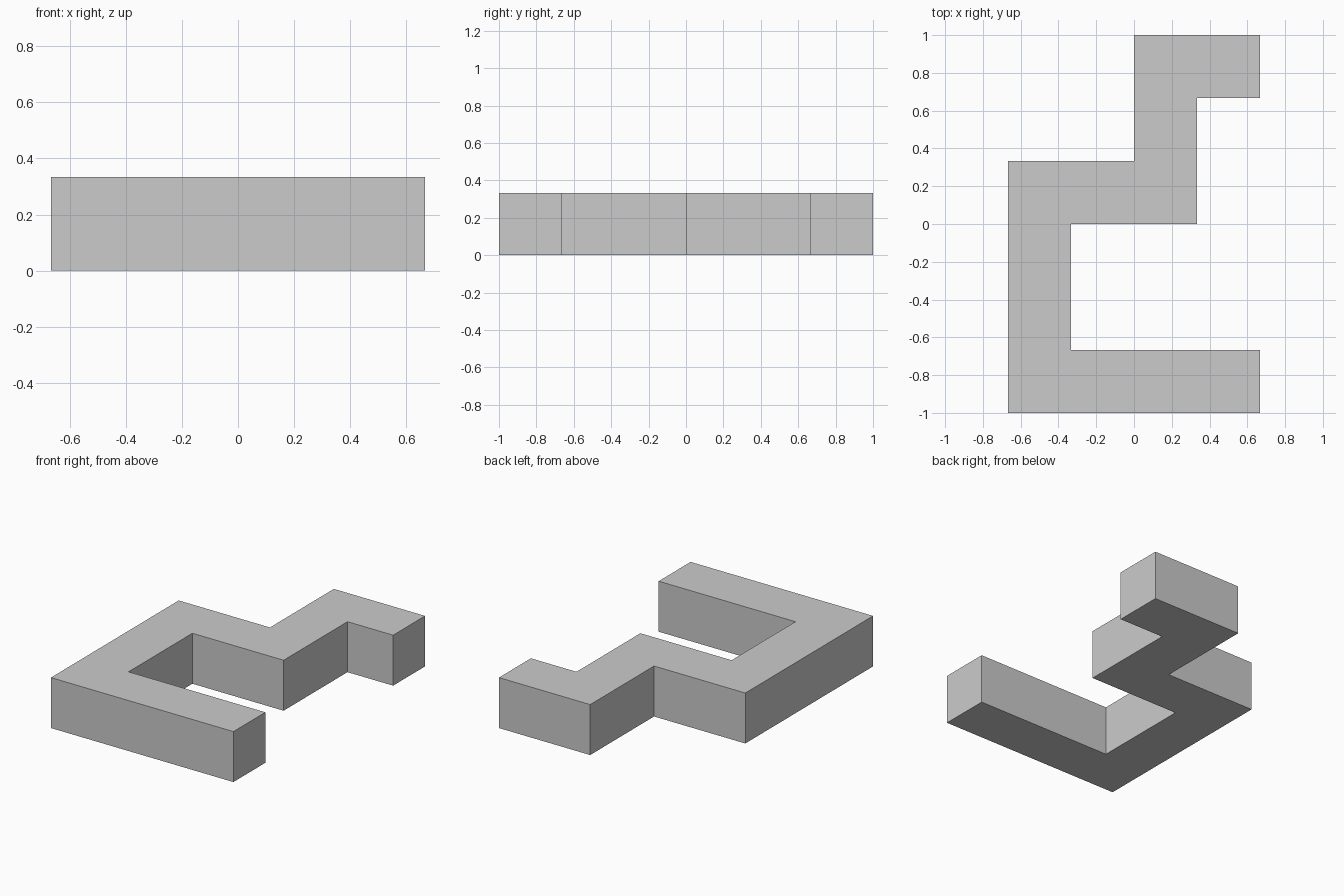
import bpy
import bmesh

if "Cube" in bpy.data.objects:
    bpy.data.objects.remove(bpy.data.objects["Cube"])

U = 1 / 3  # grid unit: every arm is one unit wide and one unit tall

# Zigzag outline in grid units, counter-clockwise seen from above
outline = [(-2, -3), (2, -3), (2, -2), (-1, -2), (-1, 0), (1, 0),
           (1, 2), (2, 2), (2, 3), (0, 3), (0, 1), (-2, 1)]

# Extrude the outline into a solid block
bm = bmesh.new()
base = bm.faces.new([bm.verts.new((x * U, y * U, 0)) for x, y in outline])
result = bmesh.ops.extrude_face_region(bm, geom=[base], use_keep_orig=True)
top = [v for v in result["geom"] if isinstance(v, bmesh.types.BMVert)]
bmesh.ops.translate(bm, verts=top, vec=(0, 0, U))
bmesh.ops.recalc_face_normals(bm, faces=bm.faces)

mesh = bpy.data.meshes.new("zigzag_block")
bm.to_mesh(mesh)
bm.free()
bpy.context.collection.objects.link(bpy.data.objects.new("zigzag_block", mesh))
